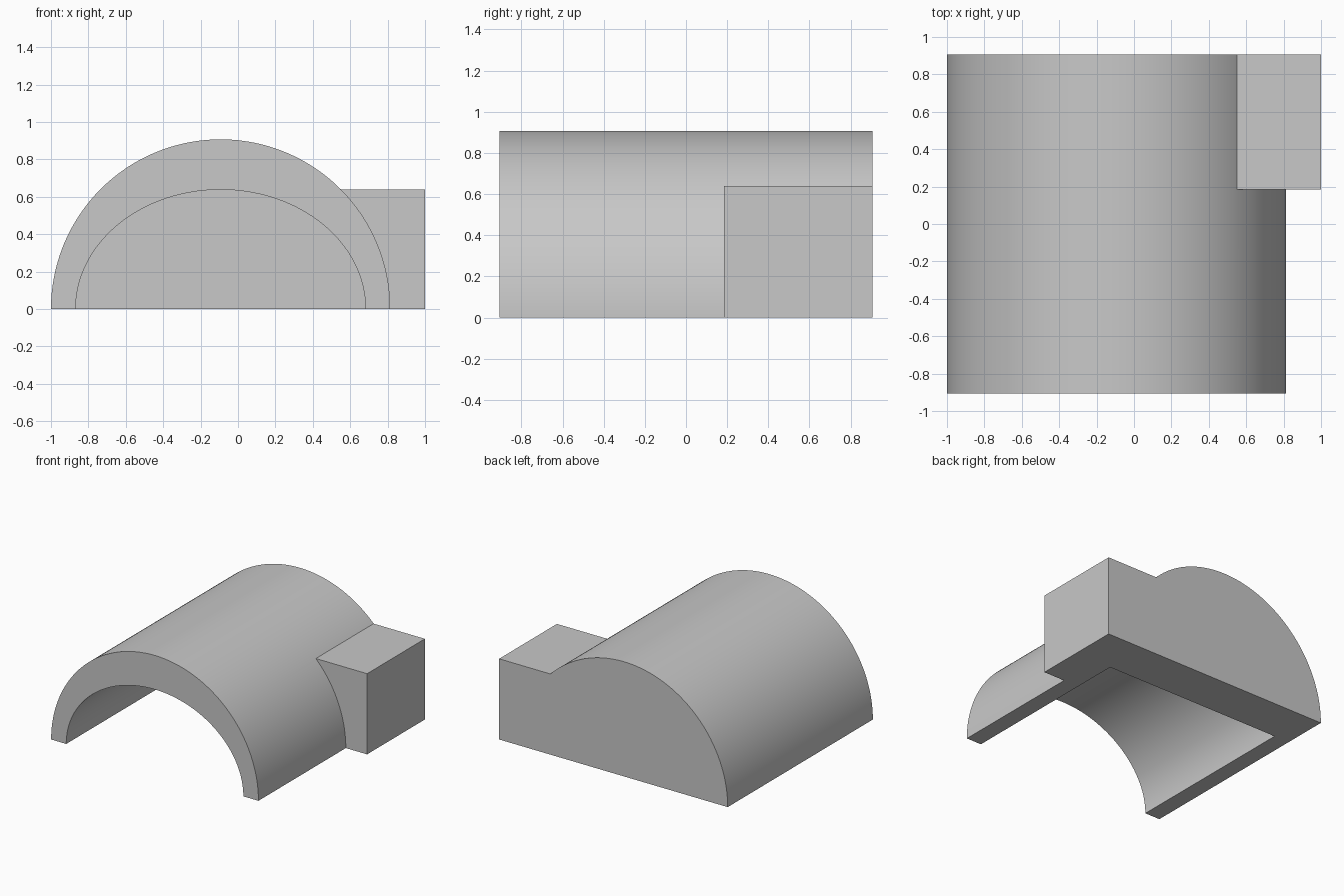
import bpy, bmesh
from math import cos, sin, pi, radians

cube = bpy.data.objects.get("Cube")
if cube:
    bpy.data.objects.remove(cube, do_unlink=True)

CENTRE_X, RADIUS, HALF_DEPTH = -0.093, 0.907, 0.907
BLOCK_FRONT, BLOCK_TOP = 0.185, 0.638
CAVITY_HALF_WIDTH, CAVITY_BACK = 0.775, 0.545

grey = bpy.data.materials.new("plain grey")
grey.use_nodes = True
colour = (0.58, 0.58, 0.58, 1)
grey.diffuse_color = colour
grey.node_tree.nodes["Principled BSDF"].inputs["Base Color"].default_value = colour


def arch(rx, rz, steps=96):
    """Half-ellipse profile in x and z, from left foot to right foot."""
    return [(CENTRE_X + rx * cos(pi * i / steps), rz * sin(pi * i / steps))
            for i in range(steps + 1)]


def extrude(name, profile, front, back):
    """Solid made by sweeping a closed x-z profile along y."""
    bm = bmesh.new()
    face = bm.faces.new([bm.verts.new((x, front, z)) for x, z in profile])
    swept = bmesh.ops.extrude_face_region(bm, geom=[face])["geom"]
    moved = [v for v in swept if isinstance(v, bmesh.types.BMVert)]
    bmesh.ops.translate(bm, verts=moved, vec=(0, back - front, 0))
    bmesh.ops.recalc_face_normals(bm, faces=bm.faces)
    mesh = bpy.data.meshes.new(name)
    bm.to_mesh(mesh)
    bm.free()
    mesh.materials.append(grey)
    obj = bpy.data.objects.new(name, mesh)
    bpy.context.collection.objects.link(obj)
    return obj


def combine(target, tool, operation):
    """Apply a boolean and discard the tool."""
    mod = target.modifiers.new(operation.title(), "BOOLEAN")
    mod.operation, mod.object, mod.solver = operation, tool, "EXACT"
    bpy.context.view_layer.objects.active = target
    bpy.ops.object.modifier_apply(modifier=mod.name)
    bpy.data.objects.remove(tool, do_unlink=True)


# Half-round vault
vault = extrude("vaulted_shelter", arch(RADIUS, RADIUS), -HALF_DEPTH, HALF_DEPTH)

# Square block on the left side, flush with the back
block = extrude("side_block", [(0.2, 0), (1, 0), (1, BLOCK_TOP), (0.2, BLOCK_TOP)],
                BLOCK_FRONT, HALF_DEPTH)
combine(vault, block, "UNION")

# Elliptical hollow, open at the front and underneath, closed at the back
hollow = [(CENTRE_X + CAVITY_HALF_WIDTH, -0.2)] + arch(CAVITY_HALF_WIDTH, BLOCK_TOP)
hollow.append((CENTRE_X - CAVITY_HALF_WIDTH, -0.2))
cutter = extrude("hollow_cutter", hollow, -HALF_DEPTH - 0.2, CAVITY_BACK)
combine(vault, cutter, "DIFFERENCE")

# Smooth curves, crisp edges
bpy.ops.object.select_all(action="DESELECT")
vault.select_set(True)
bpy.context.view_layer.objects.active = vault
bpy.ops.object.shade_smooth_by_angle(angle=radians(30))
